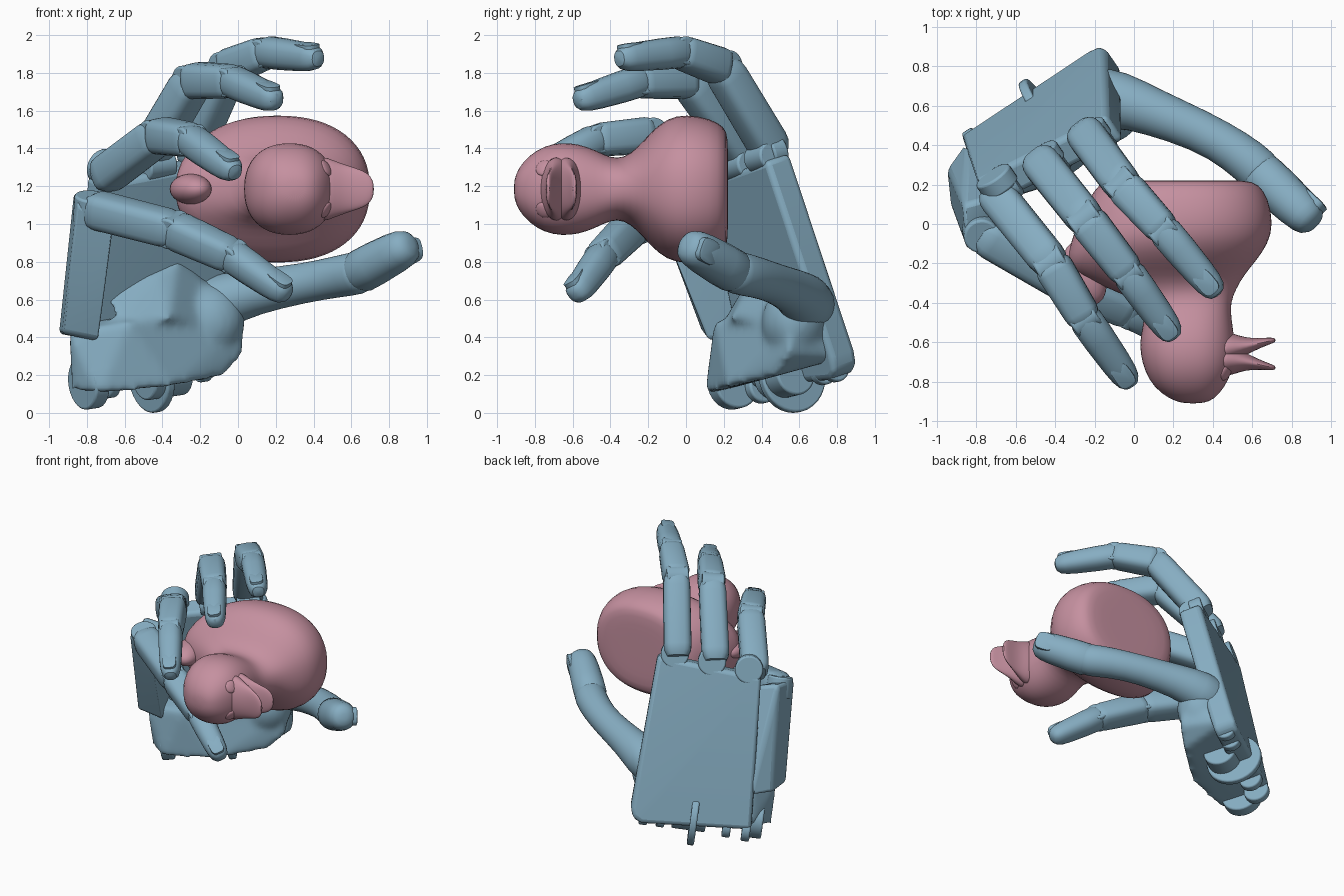
import bpy, bmesh, math
from mathutils import Vector as V, Matrix

if "Cube" in bpy.data.objects:
    bpy.data.objects.remove(bpy.data.objects["Cube"])


def material(name, rgb):
    m = bpy.data.materials.new(name)
    m.diffuse_color = (*rgb, 1)
    m.use_nodes = True
    m.node_tree.nodes["Principled BSDF"].inputs["Base Color"].default_value = m.diffuse_color
    return m


BLUE = material("blue", (0.24, 0.42, 0.54))
PINK = material("pink", (0.56, 0.28, 0.35))

# hand frame: back-plate corners, width axis, inward normal
A, B = V((-.15, .915, .28)), V((-.14, .54, 1.41))
C, D = V((-.80, .21, 1.29)), V((-.88, .45, .17))
W = (A - D).normalized()
N = W.cross(B - A).normalized()
U = N.cross(W)


def plate(s, t, depth=0):
    return A.lerp(D, s).lerp(B.lerp(C, s), t) + N * depth


def finish(name, bm, mat, angle=35, bevel=0, subsurf=0, melt=0):
    bmesh.ops.recalc_face_normals(bm, faces=bm.faces)
    me = bpy.data.meshes.new(name)
    bm.to_mesh(me)
    bm.free()
    ob = bpy.data.objects.new(name, me)
    bpy.context.collection.objects.link(ob)
    me.materials.append(mat)
    bpy.ops.object.select_all(action='DESELECT')
    bpy.context.view_layer.objects.active = ob
    ob.select_set(True)
    bpy.ops.object.shade_smooth_by_angle(angle=math.radians(angle))
    if bevel:
        mod = ob.modifiers.new("bevel", 'BEVEL')
        mod.width, mod.segments = bevel, 3
    if subsurf:
        mod = ob.modifiers.new("subsurf", 'SUBSURF')
        mod.levels = mod.render_levels = subsurf
    if melt:  # fuse overlapping lumps into one soft surface
        mod = ob.modifiers.new("remesh", 'REMESH')
        mod.mode, mod.voxel_size, mod.use_smooth_shade = 'VOXEL', .02, True
        mod = ob.modifiers.new("smooth", 'SMOOTH')
        mod.factor, mod.iterations = .5, melt
    return ob


def loft(name, rings, mat, power=1.0, n=20, **kw):
    """rings: (centre, half-axis a, half-axis b); power < 1 gives squarer sections"""
    bm = bmesh.new()
    loops = []
    for c, a, b in rings:
        loop = []
        for i in range(n):
            co, si = math.cos(math.tau * i / n), math.sin(math.tau * i / n)
            loop.append(bm.verts.new(c + a * math.copysign(abs(co) ** power, co)
                                     + b * math.copysign(abs(si) ** power, si)))
        loops.append(loop)
    for p, q in zip(loops, loops[1:]):
        for i in range(n):
            bm.faces.new((p[i], p[(i + 1) % n], q[(i + 1) % n], q[i]))
    bm.faces.new(loops[0])
    bm.faces.new(loops[-1])
    return finish(name, bm, mat, **kw)


def add_hull(bm, pts):
    res = bmesh.ops.convex_hull(bm, input=[bm.verts.new(p) for p in pts])
    junk = set(res["geom_interior"]) | set(res["geom_unused"])
    bmesh.ops.delete(bm, geom=[g for g in junk if isinstance(g, bmesh.types.BMVert)], context='VERTS')


def hull(name, pts, bevel=.03):
    bm = bmesh.new()
    add_hull(bm, pts)
    bmesh.ops.dissolve_limit(bm, angle_limit=.08, verts=bm.verts, edges=bm.edges)
    return finish(name, bm, BLUE, bevel=bevel)


def add_ball(bm, c, ax, ay, az):
    m = Matrix((ax, ay, az)).transposed().to_4x4()
    m.translation = V(c)
    bmesh.ops.create_uvsphere(bm, u_segments=24, v_segments=14, radius=1, matrix=m)


def disc(name, c, axis, r, depth):
    m = axis.to_track_quat('Z', 'Y').to_matrix().to_4x4()
    m.translation = V(c)
    bm = bmesh.new()
    bmesh.ops.create_cone(bm, cap_ends=True, segments=32, radius1=r, radius2=r, depth=depth, matrix=m)
    return finish(name, bm, BLUE, bevel=.012)


MID = [(-.03, .74), (.04, .95), (.12, 1), (.88, 1), (.97, .94), (1.05, .74)]
TIP = [(-.06, .8), (.05, .98), (.3, 1), (.65, .97), (.82, .91), (.92, .78), (.98, .54), (1, .2)]


def segment(name, p, q, r0, r1, up, profile, power, nail=False):
    d = q - p
    t = d.normalized()
    up = (up - t * up.dot(t)).normalized()
    side = t.cross(up)
    rings = []
    for f, s in profile:
        r = (r0 + (r1 - r0) * f) * s
        rings.append((p + d * f, side * r, up * r))
    loft(name, rings, BLUE, power=power)
    if nail:
        r = (r0 + r1) / 2
        c = p + d * .78 + up * r * .84
        loft(name + "_nail", [(c + up * r * h, side * r * .58 * s, t * .07 * s)
                              for h, s in ((-.3, 1), (.03, 1), (.07, .85))], BLUE, power=.6)


def finger(name, pts, radii):
    pts = [V(p) for p in pts]
    for k, (p, q) in enumerate(zip(pts, pts[1:])):
        last = k == 2
        up = (q - p).cross(W)
        segment(f"{name}_segment_{k + 1}", p, q, radii[k], radii[k + 1], up,
                TIP if last else MID, .82 if last else .62, last)
        if k:  # hinge between segments
            disc(f"{name}_hinge_{k}", p, (q - p).cross(up).normalized(), radii[k] * .88, radii[k] * 1.6)


# fingers
finger("index", [(-.25, .46, 1.38), (-.05, .19, 1.83), (.15, -.03, 1.91), (.43, -.36, 1.875)],
       [.1, .097, .087, .076])
finger("middle", [(-.48, .32, 1.35), (-.24, .02, 1.76), (-.03, -.25, 1.755), (.21, -.58, 1.65)],
       [.1, .098, .088, .076])
finger("ring", [(-.71, .16, 1.25), (-.42, -.2, 1.47), (-.25, -.48, 1.445), (-.01, -.82, 1.27)],
       [.1, .098, .088, .076])
finger("little", [(-.77, -.05, 1.08), (-.34, -.3, .97), (-.03, -.44, .83), (.27, -.59, .62)],
       [.1, .098, .088, .076])

# thumb: one curved shaft and a separate tip
THUMB = [((-.24, .65, .54), .17), ((-.06, .63, .6), .145), ((.08, .575, .64), .122), ((.34, .475, .685), .105),
         ((.52, .37, .72), .11), ((.64, .27, .74), .118), ((.68, .22, .76), .105)]
rings = []
for i, (p, r) in enumerate(THUMB):
    t = (V(THUMB[min(i + 1, 6)][0]) - V(THUMB[max(i - 1, 0)][0])).normalized()
    side = t.cross(V((0, 0, 1))).normalized()
    rings.append((V(p), side * r, t.cross(side) * r))
loft("thumb_shaft", rings, BLUE, angle=60, subsurf=1)
segment("thumb_tip", V((.64, .26, .745)), V((.92, .0, .895)), .118, .108, V((.65, .75, -.1)), TIP, .95, True)

# back plate of the palm with a rounded lower corner on the thumb side
hull("palm_plate", [plate(s, t, h) for h in (0, .16) for s, t in
                    ((.1, -.05), (.03, -.02), (0, .05), (0, .97), (1, .97), (1, 0))], .03)

# knuckle tongues and hinge pins
for i, s in enumerate((.16, .52, .88)):
    disc(f"knuckle_tongue_{i}", plate(s, 1, .045), N, .1, .09)
    disc(f"knuckle_pin_{i}", plate(s, .99, .1), W, .075, .17)
disc("little_knuckle", (-.78, -.04, 1.08), W.cross(V((.8, -.5, -.25))).normalized(), .09, .15)

# folded plate carrying the little finger
hull("little_finger_plate", [(-.95, .28, .42), (-.93, .09, .42), (-.74, .12, .38), (-.85, .42, .42),
                             (-.87, .1, 1.17), (-.85, -.13, 1.12), (-.66, -.12, .98), (-.72, .14, 1.14)],
     .025)

# soft inner palm: heel, thumb mound and the ridge up to the thumb web
bm = bmesh.new()
add_hull(bm, [plate(.05, .03, .05), plate(1, .02, .05), plate(.1, .3, .05), plate(1, .3, .05),
              (-.88, .2, .12), (-.73, .1, .1), (-.9, .15, .43), (-.35, .22, .14), (-.08, .46, .19),
              (.03, .54, .31), (.04, .56, .47), (-.2, .42, .55), (-.58, .15, .48)])
add_hull(bm, [(-.65, .18, .45), (-.36, .24, .5), (-.42, .35, .74), (-.32, .42, .8), (-.2, .5, .7),
              (-.1, .6, .62), (-.02, .58, .45), plate(.1, .4, .1), plate(.9, .45, .1), plate(.3, .55, .1)])
add_ball(bm, (-.18, .58, .48), V((.21, .02, .06)), V((-.03, .18, 0)), V((-.05, 0, .2)))
finish("palm_heel", bm, BLUE, melt=12)

# wrist lugs along the lower edge
disc("wrist_wheel", (-.46, .56, .2), W, .2, .05)
disc("wrist_hub", (-.4, .52, .2), W, .12, .24)
for i, (s, r) in enumerate(((.12, .07), (.26, .07), (.8, .08), (.96, .09))):
    disc(f"wrist_lug_{i}", plate(s, 0, .09) - U * .01, W, r, .06)
disc("heel_lug", (-.79, .25, .16), W, .14, .09)

# duck body, neck and head, lying with its base toward +y: y, x min, x max, z half-height
DUCK = [(.222, .1, .4, .12), (.222, -.12, .57, .28), (.205, -.18, .635, .33), (.13, -.23, .685, .375),
        (0, -.29, .71, .398), (-.1, -.325, .685, .378), (-.19, -.345, .62, .30), (-.26, -.3, .56, .215),
        (-.33, -.12, .52, .165), (-.4, .04, .49, .165), (-.48, .055, .495, .208), (-.57, .03, .51, .24),
        (-.66, .03, .515, .248), (-.75, .055, .50, .23), (-.83, .1, .46, .18), (-.89, .18, .41, .11),
        (-.912, .25, .35, .04)]
loft("duck_body", [(V(((a + b) / 2, y, 1.185)), V(((b - a) / 2, 0, 0)),
                    V((0, 0, h))) for y, a, b, h in DUCK], PINK, power=.88, n=32, angle=60, subsurf=1)

# tail
bm = bmesh.new()
add_ball(bm, (-.25, -.25, 1.185), V((.1, .02, 0)), V((-.05, .16, 0)), V((0, 0, .08)))
finish("duck_tail", bm, PINK)

# two-part bill, flared open at the tip: x, spread, half-thickness, half-width
for name, s in (("upper_bill", -1), ("lower_bill", 1)):
    path = [(.40, .02, .1, .19), (.48, .03, .085, .165), (.54, .035, .055, .14), (.60, .045, .035, .12),
            (.66, .06, .022, .10), (.70, .068, .016, .075), (.72, .07, .008, .03)]
    loft(name, [(V((x, -.66 + s * f, 1.185)), V((0, h, 0)), V((0, 0, w))) for x, f, h, w in path],
         PINK, angle=60, subsurf=1)

# eyes
for s in (-1, 1):
    d = V((.2, -.1, s * .12)).normalized()
    e = d.orthogonal().normalized()
    bm = bmesh.new()
    add_ball(bm, V((.28, -.66, 1.185)) + d * .236, e * .045, d.cross(e) * .045, d * .016)
    finish("duck_eye", bm, PINK)
